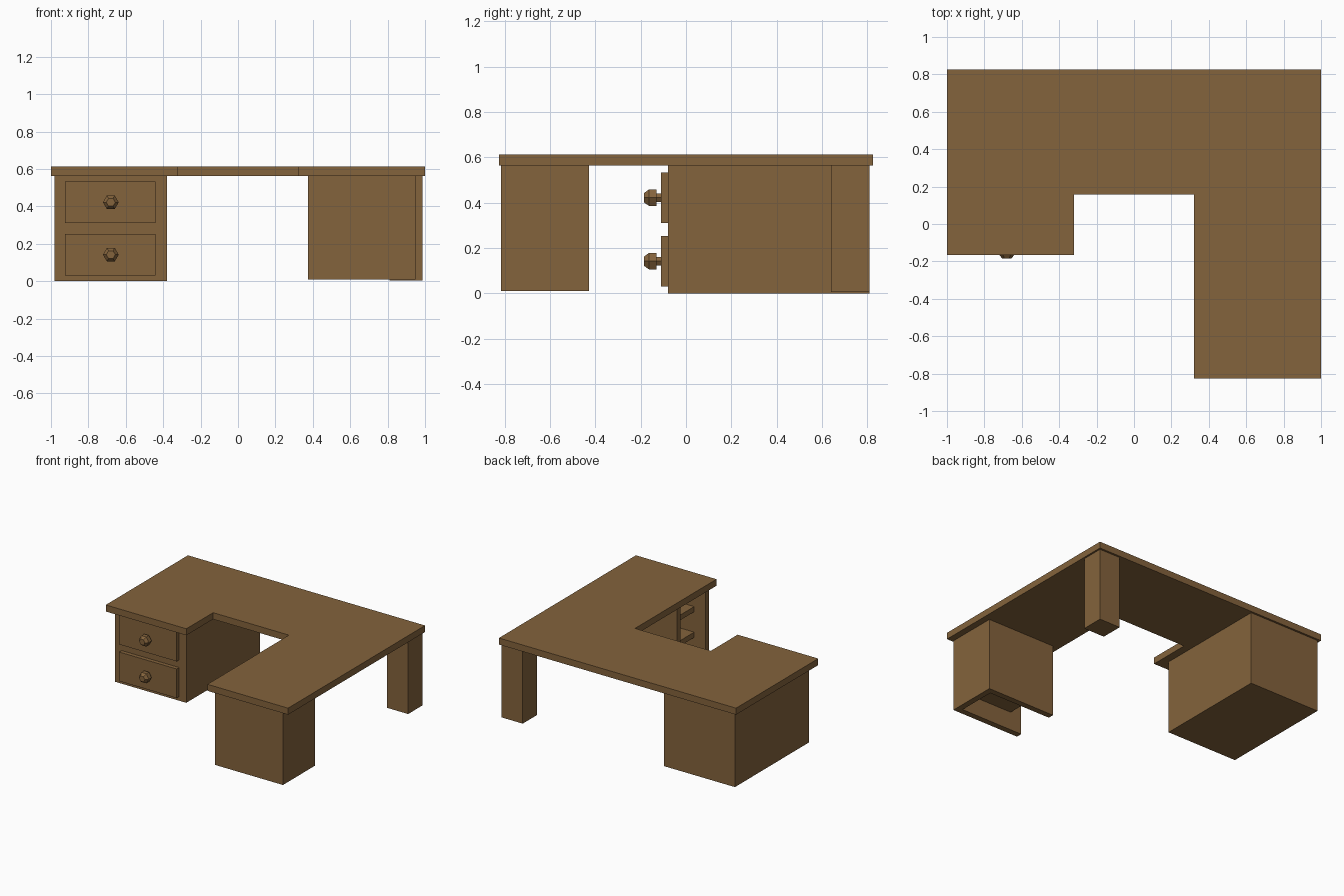
import bpy, bmesh
from math import sin, cos, pi

if "Cube" in bpy.data.objects:
    bpy.data.objects.remove(bpy.data.objects["Cube"])

wood = bpy.data.materials.new("wood")
wood.diffuse_color = (0.23, 0.125, 0.045, 1)
wood.use_nodes = True
wood.node_tree.nodes["Principled BSDF"].inputs["Base Color"].default_value = wood.diffuse_color


def finish(name, bm):
    bmesh.ops.recalc_face_normals(bm, faces=bm.faces)
    mesh = bpy.data.meshes.new(name)
    bm.to_mesh(mesh)
    bm.free()
    mesh.materials.append(wood)
    obj = bpy.data.objects.new(name, mesh)
    bpy.context.collection.objects.link(obj)
    return obj


def box(name, x, y, z):
    bm = bmesh.new()
    bmesh.ops.create_cube(bm, size=1)
    for v in bm.verts:
        v.co = [lo + (c + 0.5) * (hi - lo) for c, (lo, hi) in zip(v.co, (x, y, z))]
    return finish(name, bm)


def knob(name, x, z, profile, sides=6):
    # Hexagonal turned shape along y, profile = (y, radius)
    bm = bmesh.new()
    rings = [[bm.verts.new((x + r * cos(2 * pi * i / sides), y, z + r * sin(2 * pi * i / sides)))
              for i in range(sides)] for y, r in profile]
    for a, b in zip(rings, rings[1:]):
        for i in range(sides):
            j = (i + 1) % sides
            bm.faces.new((a[i], a[j], b[j], b[i]))
    bm.faces.new(rings[0])
    bm.faces.new(rings[-1])
    return finish(name, bm)


# Desktop: notched outline extruded to a slab
TOP = 0.563
outline = [(-1, 0.825), (-1, -0.165), (-0.32, -0.165), (-0.32, 0.157),
           (0.32, 0.157), (0.32, -0.825), (1, -0.825), (1, 0.825)]
bm = bmesh.new()
face = bm.faces.new([bm.verts.new((x, y, TOP)) for x, y in outline])
ext = bmesh.ops.extrude_face_region(bm, geom=[face])
bmesh.ops.translate(bm, vec=(0, 0, 0.05),
                    verts=[g for g in ext["geom"] if isinstance(g, bmesh.types.BMVert)])
finish("desktop", bm)

# Drawer cabinet and corner leg
box("drawer_cabinet", (-0.98, -0.38), (-0.08, 0.81), (0, TOP))
box("corner_leg", (0.81, 0.987), (0.64, 0.81), (0.005, TOP))

# Drawer fronts with hexagonal knobs
for label, z in (("lower", 0.142), ("upper", 0.422)):
    box(label + "_drawer_front", (-0.925, -0.44), (-0.11, -0.08), (z - 0.111, z + 0.111))
    knob(label + "_knob", -0.68, z, [(-0.11, 0.022), (-0.13, 0.022), (-0.13, 0.042),
                                     (-0.163, 0.042), (-0.185, 0.024)])

# Shelf unit: three panels, open on the inner side and underneath
T = 0.045
X0, X1, Y0, Y1, Z0 = 0.375, 0.95, -0.815, -0.427, 0.01
box("shelf_unit_front_panel", (X0, X1), (Y0, Y0 + T), (Z0, TOP))
box("shelf_unit_back_panel", (X0, X1), (Y1 - T, Y1), (Z0, TOP))
box("shelf_unit_side_panel", (X1 - T, X1), (Y0 + T, Y1 - T), (Z0, TOP))
for label, z in (("lower", 0.15), ("upper", 0.345)):
    box(label + "_shelf", (X0 + 0.095, X1 - T), (Y0 + T, Y1 - T), (z, z + 0.04))
